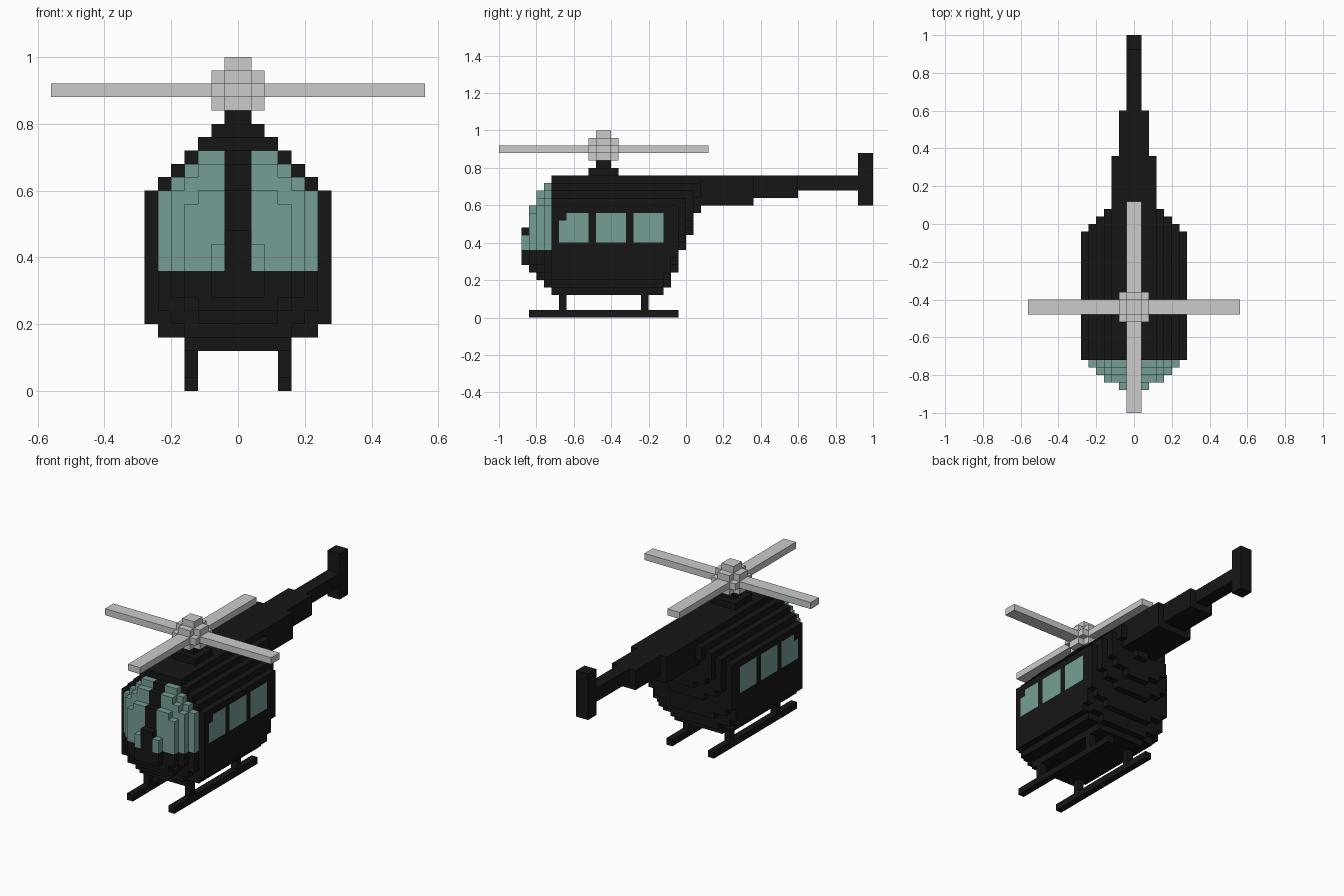
import bpy, bmesh, math
from mathutils import Vector

if "Cube" in bpy.data.objects:
    bpy.data.objects.remove(bpy.data.objects["Cube"])

U = 0.04      # size of one cube
cells = {}    # grid cell -> part name


def fill(part, x, y, z):
    """Fill a block of cells; x, y, z are (start, end) in cube units."""
    for i in range(*x):
        for j in range(*y):
            for k in range(*z):
                cells[i, j, k] = part


def mirrored(part, x, y, z):
    fill(part, x, y, z)
    fill(part, (-x[1], -x[0]), y, z)


def layers(part, y, z0, widths):
    """One hull slice: half widths stacked upward from z0."""
    for k, w in enumerate(widths):
        fill(part, (-w, w), y, (z0 + k, z0 + k + 1))


def section(w, bottom):
    """Cabin cross-section: rounded belly, stepped roof."""
    out = []
    for z in range(bottom, 19):
        belly = w - {0: 3, 1: 1}.get(z - bottom, 0)
        out.append(min(belly, 7 - max(0, z - 14)))
    return out


# Cabin and its tapering rear: y range, half width, bottom
for y0, y1, w, b in ((-18, -3, 7, 3), (-3, -2, 7, 4), (-2, -1, 7, 6),
                     (-1, 0, 6, 9), (0, 1, 5, 11), (1, 2, 4, 14)):
    layers("fuselage", (y0, y1), b, section(w, b))

# Rounded nose, slice by slice
nose = [(4, [4, 5] + [6] * 9 + [5, 4, 3]),
        (5, [3, 4] + [5] * 8 + [4, 3]),
        (6, [3] + [4] * 7 + [3]),
        (7, [2] * 4 + [1])]
for n, (z0, widths) in enumerate(nose):
    layers("fuselage", (-19 - n, -18 - n), z0, widths)

# Windscreen halves: upper nose cells either side of the centre post
for (i, j, k) in list(cells):
    if j < -18 and k >= 9 and i not in (-1, 0):
        cells[i, j, k] = "windscreen"

# Side windows, the front one with a clipped corner
for y0 in (-17, -12, -7):
    mirrored("side_windows", (6, 7), (y0, y0 + 4), (10, 14))
mirrored("fuselage", (6, 7), (-17, -16), (13, 14))

# Tail boom and fin
for y, w, z0 in (((2, 9), 3, 15), ((9, 15), 2, 16), ((15, 23), 1, 17)):
    fill("tail_boom", (-w, w), y, (z0, 19))
fill("tail_fin", (-1, 1), (23, 25), (15, 22))

# Landing skids and struts
mirrored("skids", (3, 4), (-21, -1), (0, 1))
for y0 in (-17, -6):
    mirrored("skid_struts", (3, 4), (y0, y0 + 1), (1, 3))

# Rotor mast
fill("rotor_mast", (-2, 2), (-13, -9), (19, 20))
fill("rotor_mast", (-1, 1), (-12, -10), (20, 21))

# Rotor blades
fill("rotor_blades", (-14, 14), (-12, -10), (22, 23))
fill("rotor_blades", (-1, 1), (-25, 3), (22, 23))

# Rounded rotor hub
fill("rotor_hub", (-2, 2), (-12, -10), (21, 24))
fill("rotor_hub", (-1, 1), (-13, -9), (21, 24))
fill("rotor_hub", (-2, 2), (-13, -9), (22, 23))
fill("rotor_hub", (-1, 1), (-12, -10), (24, 25))


def material(name, colour):
    m = bpy.data.materials.new(name)
    m.diffuse_color = colour
    m.use_nodes = True
    m.node_tree.nodes["Principled BSDF"].inputs["Base Color"].default_value = m.diffuse_color
    return m


black = material("black_paint", (0.008, 0.008, 0.008, 1))
glass = material("glass", (0.18, 0.34, 0.305, 1))
paint = {"windscreen": glass, "side_windows": glass,
         "rotor_blades": None, "rotor_hub": None}


def skin(part):
    """Make an object from the exposed cube faces of one part."""
    bm = bmesh.new()
    for c in [c for c, p in cells.items() if p == part]:
        for axis in range(3):
            for side in (0, 1):
                near = list(c)
                near[axis] += 2 * side - 1
                if tuple(near) in cells:
                    continue
                a, b = (axis + 1) % 3, (axis + 2) % 3
                corners = []
                for da, db in ((0, 0), (1, 0), (1, 1), (0, 1)):
                    v = Vector(c)
                    v[axis] += side
                    v[a] += da
                    v[b] += db
                    corners.append(bm.verts.new(v * U))
                bm.faces.new(corners if side else corners[::-1])
    bmesh.ops.remove_doubles(bm, verts=bm.verts, dist=0.001)
    bmesh.ops.dissolve_limit(bm, angle_limit=math.radians(1),
                             verts=bm.verts, edges=bm.edges)
    mesh = bpy.data.meshes.new(part)
    bm.to_mesh(mesh)
    bm.free()
    mat = paint.get(part, black)
    if mat:
        mesh.materials.append(mat)
    bpy.context.collection.objects.link(bpy.data.objects.new(part, mesh))


for part in sorted(set(cells.values())):
    skin(part)
